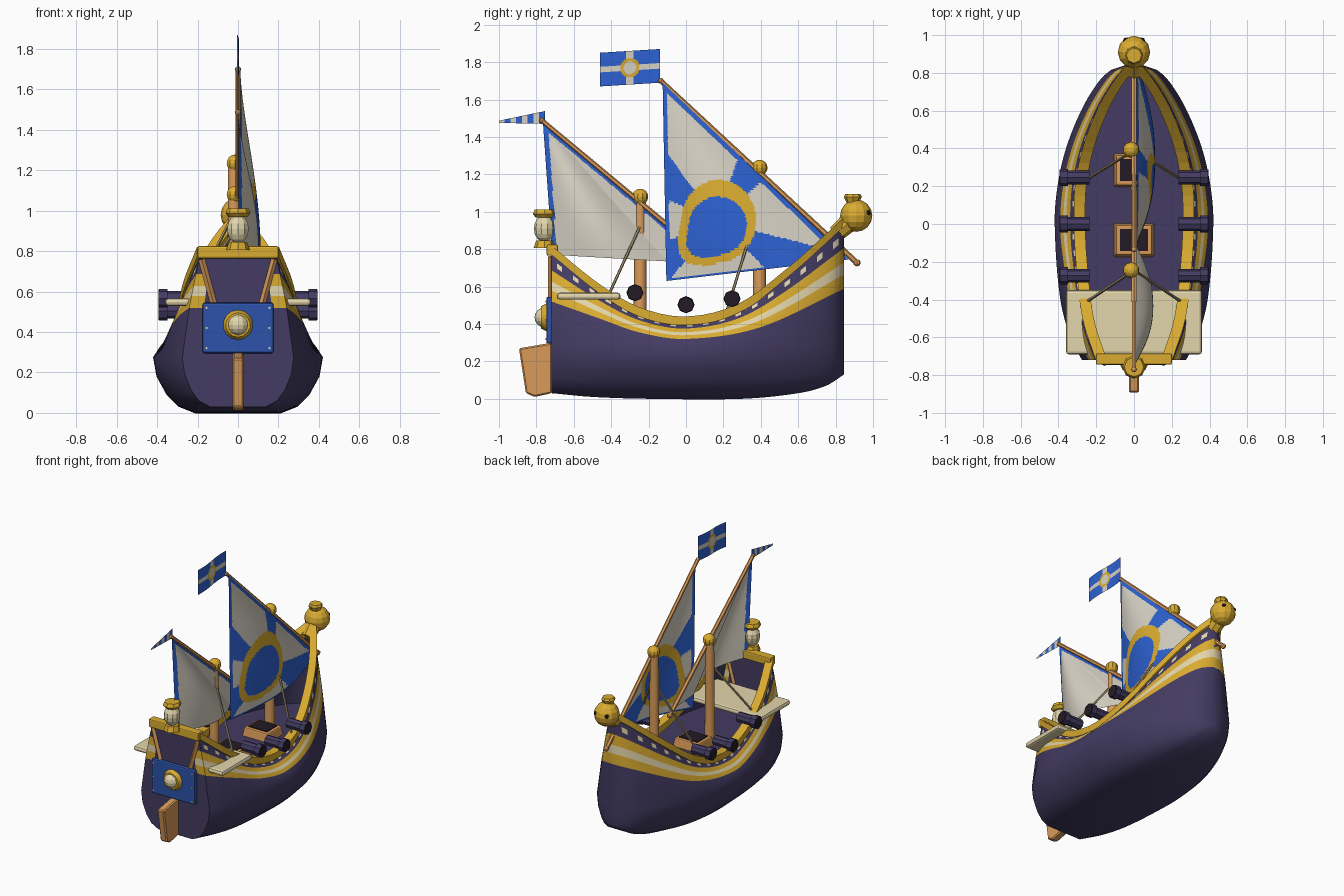
import bpy, bmesh, math
from mathutils import Vector, Matrix

if "Cube" in bpy.data.objects:
    bpy.data.objects.remove(bpy.data.objects["Cube"])

def material(name, c):
    m = bpy.data.materials.new(name)
    m.diffuse_color = (*c, 1)
    m.use_nodes = True
    m.node_tree.nodes["Principled BSDF"].inputs["Base Color"].default_value = m.diffuse_color
    return m

PURPLE = material("hull purple", (0.056, 0.044, 0.122))
GOLD = material("gold", (0.70, 0.41, 0.03))
CREAM = material("cream", (0.77, 0.67, 0.41))
SAIL = material("sail cloth", (0.68, 0.64, 0.55))
BLUE = material("bright blue", (0.026, 0.12, 0.64))
PANEL = material("panel blue", (0.025, 0.085, 0.40))
WOOD = material("orange wood", (0.70, 0.33, 0.10))
DARK = material("dark brown", (0.018, 0.011, 0.018))
ROPE = material("rope", (0.33, 0.26, 0.14))

def finish(name, bm, mats, angle=None, normals=True):
    if normals:
        bmesh.ops.recalc_face_normals(bm, faces=bm.faces[:])
    me = bpy.data.meshes.new(name)
    bm.to_mesh(me)
    bm.free()
    for m in mats:
        me.materials.append(m)
    ob = bpy.data.objects.new(name, me)
    bpy.context.collection.objects.link(ob)
    if angle:
        bpy.ops.object.select_all(action='DESELECT')
        ob.select_set(True)
        bpy.context.view_layer.objects.active = ob
        bpy.ops.object.shade_smooth_by_angle(angle=math.radians(angle))
    return ob

def cyl(name, a, b, r1, r2, mat, n=10):
    a, b = Vector(a), Vector(b)
    d = b - a
    M = Matrix.Translation((a + b) / 2) @ d.to_track_quat('Z', 'Y').to_matrix().to_4x4()
    bm = bmesh.new()
    bmesh.ops.create_cone(bm, cap_ends=True, segments=n, radius1=r1, radius2=r2, depth=d.length, matrix=M)
    return finish(name, bm, [mat], 40)

def ball(name, c, r, mat, sz=1.0, n=12):
    bm = bmesh.new()
    bmesh.ops.create_uvsphere(bm, u_segments=n, v_segments=8, radius=r,
                              matrix=Matrix.Translation(c) @ Matrix.Diagonal((1, 1, sz, 1)))
    return finish(name, bm, [mat])

def box(name, lo, hi, mat, bevel=0.0, taper=1.0):
    lo, hi = Vector(lo), Vector(hi)
    bm = bmesh.new()
    bmesh.ops.create_cube(bm, size=1)
    for v in bm.verts:
        if v.co.z > 0:
            v.co.x *= taper
            v.co.y *= taper
    bmesh.ops.transform(bm, verts=bm.verts[:], matrix=Matrix.Translation((lo + hi) / 2) @ Matrix.Diagonal((*(hi - lo), 1)))
    if bevel:
        bmesh.ops.bevel(bm, geom=bm.edges[:], offset=bevel, segments=2, affect='EDGES', profile=0.5)
    return finish(name, bm, [mat])

def curve(*pts):
    # smooth function through (y, value) points
    n = len(pts)
    sl = [(pts[min(i + 1, n - 1)][1] - pts[max(i - 1, 0)][1]) /
          (pts[min(i + 1, n - 1)][0] - pts[max(i - 1, 0)][0]) for i in range(n)]
    def f(y):
        i = max(k for k in range(n - 1) if k == 0 or pts[k][0] <= y)
        (a, p), (b, q) = pts[i], pts[i + 1]
        h = b - a
        t = min(max((y - a) / h, 0), 1)
        return ((2*t**3 - 3*t*t + 1) * p + (t**3 - 2*t*t + t) * h * sl[i]
                + (3*t*t - 2*t**3) * q + (t**3 - t*t) * h * sl[i + 1])
    return f

# hull lines: sheer, band bottom, widest half width, rail half width, keel
sheer = curve((-.72, .79), (-.465, .585), (-.25, .46), (0, .41), (.283, .48), (.55, .675), (.845, .94))
band = curve((-.72, .52), (-.465, .43), (-.25, .355), (0, .32), (.39, .38), (.845, .588))
beam = curve((-.72, .275), (-.62, .33), (-.4, .39), (0, .42), (.2, .405), (.4, .36), (.6, .28), (.75, .19), (.82, .115), (.845, .035))
top_w = curve((-.72, .185), (-.5, .255), (-.2, .29), (0, .30), (.2, .295), (.4, .255), (.6, .18), (.75, .095), (.845, .02))
keel = curve((-.72, .03), (-.5, .01), (-.2, 0), (.3, 0), (.6, .03), (.75, .07), (.845, .13))

def section(y):
    S, B, P, R, K = (f(y) for f in (sheer, band, beam, top_w, keel))
    zm = .275
    pts = [(P * f, K + h * (zm - K)) for h, f in ((0, .5), (.12, .7), (.33, .84), (.66, .96), (1, 1))]
    side = lambda z: P + (R - P) * max(0, (z - zm) / (S - zm)) ** 1.3
    for t in (0, .22, .4, .62, .73, .84, 1):
        z = B + t * (S - B)
        pts.append((side(z), z))
    D = min(.37, S - .04)
    pts += [(max(R - .025, .002), S), (max(side(D) - .025, .002), D)]
    return pts

ROWS = [0, 0, 0, 0, 0, 1, 2, 1, 0, 3, 0, 0, 0]   # 3 = dotted row
N = 54
ys = [-.72 + 1.565 * i / N for i in range(N + 1)]
bm = bmesh.new()
rings = []
for y in ys:
    h = section(y)
    rings.append([bm.verts.new((x, y, z)) for x, z in h] + [bm.verts.new((-x, y, z)) for x, z in reversed(h)])
m = len(rings[0]) // 2
for i in range(N):
    for k in range(2 * m):
        k2 = (k + 1) % (2 * m)
        f = bm.faces.new((rings[i][k], rings[i][k2], rings[i + 1][k2], rings[i + 1][k]))
        j = k if k < m - 1 else 2 * m - 2 - k
        r = ROWS[j] if 0 <= j < m - 1 and k != m - 1 else 0
        f.material_index = (2 if i % 3 == 1 else 0) if r == 3 else r
# transom (bands only on its outer parts) and stem
mid = [[bm.verts.new((s * .7 * v.co.x, v.co.y, v.co.z)) for v in rings[0][:12]] for s in (1, -1)]
cols = [rings[0][:12], mid[0], mid[1], [rings[0][2 * m - 1 - j] for j in range(12)]]
for c in range(3):
    for j in range(11):
        f = bm.faces.new((cols[c][j], cols[c + 1][j], cols[c + 1][j + 1], cols[c][j + 1]))
        f.material_index = ROWS[j] % 3 if c != 1 else 0
for j in range(11):
    e = rings[-1]
    bm.faces.new((e[j], e[j + 1], e[2 * m - 2 - j], e[2 * m - 1 - j])).material_index = ROWS[j] % 3
finish("hull", bm, [PURPLE, GOLD, CREAM], 45)

# rails
for s in (1, -1):
    bm = bmesh.new()
    prev = None
    for y in ys[::2]:
        x, z = top_w(y) - .012, sheer(y) + .005
        cur = [bm.verts.new((s * (x + a), y, z + b)) for a, b in ((-.03, -.025), (.03, -.025), (.03, .025), (-.03, .025))]
        if prev:
            for k in range(4):
                bm.faces.new((prev[k], prev[(k + 1) % 4], cur[(k + 1) % 4], cur[k]))
        else:
            bm.faces.new(cur)
        prev = cur
    bm.faces.new(prev)
    finish("side_rail", bm, [GOLD])
box("stern_rail", (-.2, -.745, .765), (.2, -.685, .825), GOLD, .008)

# stern platform, panel, boss, struts and rudder
box("stern_platform", (-.36, -.69, .53), (.36, -.35, .567), CREAM, .015)
box("stern_panel", (-.175, -.747, .295), (.175, -.715, .545), PANEL, .01)
cyl("boss_ring", (0, -.745, .435), (0, -.775, .435), .075, .06, GOLD, 14)
ball("boss_centre", (0, -.757, .435), .053, CREAM)
for s in (1, -1):
    for z in (.32, .42, .52):
        cyl("panel_stud", (s * .155, -.745, z), (s * .155, -.751, z), .006, .006, CREAM, 6)
    cyl("transom_strut", (s * .18, -.722, .76), (s * .12, -.722, .54), .016, .016, WOOD, 4)
bm = bmesh.new()
prof = ((-.893, .27), (-.717, .30), (-.717, .03), (-.81, .01), (-.856, .03))
L, R = ([bm.verts.new((s * .027, y, z)) for y, z in prof] for s in (1, -1))
bm.faces.new(L)
bm.faces.new(R)
for k in range(5):
    bm.faces.new((L[k], L[(k + 1) % 5], R[(k + 1) % 5], R[k]))
bmesh.ops.bevel(bm, geom=bm.edges[:], offset=.008, segments=1, affect='EDGES')
finish("rudder", bm, [WOOD])

# stern lantern
cyl("lantern_base", (0, -.757, .805), (0, -.757, .845), .058, .045, GOLD, 8)
ball("lantern_glass", (0, -.757, .91), .056, CREAM, 1.3, 10)
cyl("lantern_collar", (0, -.757, .968), (0, -.757, .988), .045, .062, GOLD, 8)
cyl("lantern_cap", (0, -.757, .988), (0, -.757, 1.012), .062, .052, GOLD, 8)

# figurehead ball
cyl("figurehead_neck", (0, .80, .88), (0, .89, .96), .045, .055, GOLD, 8)
ball("figurehead", (0, .91, .979), .086, GOLD)
cyl("figurehead_cap", (0, .892, 1.05), (0, .892, 1.08), .035, .048, GOLD, 8)
cyl("figurehead_cap_top", (0, .892, 1.08), (0, .892, 1.095), .048, .04, GOLD, 8)
for s in (1, -1):
    ball("figurehead_eye", (s * .043, .972, .994), .015, DARK, 1, 8)

# cannons
for y, z in ((-.273, .567), (0, .503), (.246, .535)):
    for s in (1, -1):
        cyl("cannon_barrel", (s * .235, y, z), (s * .36, y, z), .036, .036, PURPLE, 8)
        cyl("cannon_muzzle", (s * .35, y, z), (s * .39, y, z), .046, .046, PURPLE, 8)
        cyl("cannon_bore", (s * .389, y, z), (s * .394, y, z), .044, .042, DARK, 8)

# deck hatches
for y in (-.085, .285):
    box("hatch_frame", (-.108, y - .09, .36), (.108, y + .09, .43), WOOD, .008, .88)
    box("hatch_cover", (-.074, y - .058, .42), (.074, y + .058, .437), DARK)

# masts, yards, shrouds
for y, z, a, b in ((.393, 1.235, (-.134, 1.70), (.914, .727)), (-.245, 1.08, (-.77, 1.487), (.187, .69))):
    cyl("mast", (-.02, y, .36), (-.02, y, z), .036, .03, WOOD, 10)
    ball("mast_ball", (-.015, y, z), .043, GOLD, 1, 10)
    cyl("yard", (0, *a), (0, *b), .013, .015, WOOD, 6)
    for p in (a, b):
        ball("yard_end", (0, *p), .019 if p == b else .015, WOOD, 1, 8)
for s in (1, -1):
    cyl("shroud", (0, -.245, .925), (s * .27, -.425, .53), .008, .008, ROPE, 5)
    cyl("shroud", (0, .39, 1.03), (s * .285, .215, .46), .008, .008, ROPE, 5)

def sheet(name, fn, nu, nv, mats, rule):
    bm = bmesh.new()
    g = [[bm.verts.new(fn(i / nu, j / nv)) for j in range(nv + 1)] for i in range(nu + 1)]
    for i in range(nu):
        for j in range(nv):
            f = bm.faces.new((g[i][j], g[i + 1][j], g[i + 1][j + 1], g[i][j + 1]))
            c = f.calc_center_median()
            f.material_index = rule(c.y, c.z)
            f.smooth = True
    bmesh.ops.remove_doubles(bm, verts=bm.verts[:], dist=1e-5)
    finish(name, bm, mats)

def sail(A, B, C, depth, x0, full):
    # triangle fanned from the peak; the belly covers the first part of the foot
    def fn(u, v):
        y, z = (A[k] + u * ((1 - v) * (C[k] - A[k]) + v * (B[k] - A[k])) for k in (0, 1))
        return (x0 + depth * math.sin(math.pi * min(1, v / full)) * math.sin(math.pi * .55 * u) ** 1.5, y, z)
    return fn

def dist(y, z, P, Q):
    dy, dz = Q[0] - P[0], Q[1] - P[1]
    return abs((y - P[0]) * dz - (z - P[1]) * dy) / math.hypot(dy, dz)

# main sail: blue saltire, drop-shaped ring
A, B, C = (-.125, 1.69), (.87, .745), (-.105, .63)
def main_rule(y, z):
    def drop(cy, cz, ry, rz):
        a = math.atan2(z - cz, y - cy)
        return math.hypot((y - cy) / ry, (z - cz) / rz) < 1 + .33 * max(0, math.cos(a - math.radians(226))) ** 8
    if drop(.17, .925, .155, .155):
        return 1
    if drop(.175, .95, .2, .22):
        return 2
    if dist(y, z, A, B) < .025 or dist(y, z, A, C) < .022 or dist(y, z, B, C) < .014:
        return 1
    ang = math.degrees(math.atan2(z - .947, y - .166))
    return int(any(abs((ang - t + 180) % 360 - 180) < 15 for t in (57, 141, 216, -29)))
sheet("main_sail", sail(A, B, C, .10, .012, 1), 96, 96, [SAIL, BLUE, GOLD], main_rule)

# mizzen sail: plain with blue edges
A2, B2, C2 = (-.765, 1.48), (.15, .72), (-.715, .77)
sheet("mizzen_sail", sail(A2, B2, C2, .10, .002, .72), 60, 60, [SAIL, BLUE],
      lambda y, z: int(dist(y, z, A2, B2) < .025 or dist(y, z, A2, C2) < .026))

# flag with cross and ring, striped pennant
def flag_rule(y, z):
    dy, dz = y + .30, z - 1.77 - (y + .30) * .06
    r = math.hypot(dy, dz)
    if r < .052:
        return 0 if r < .034 else 2
    return 0 if abs(dy) < .019 or abs(dz) < .017 else 1
sheet("flag", lambda u, v: (.005 * math.sin(6.28 * u), -.46 + .32 * u, 1.67 + .02 * u + .18 * v), 64, 36, [SAIL, BLUE, GOLD], flag_rule)
sheet("pennant", lambda u, v: (0, -1 + .245 * u, 1.475 - .005 * u + v * (.012 + .056 * u)), 8, 1, [SAIL, BLUE],
      lambda y, z: int((y + 1) / .245 * 8) % 2)
